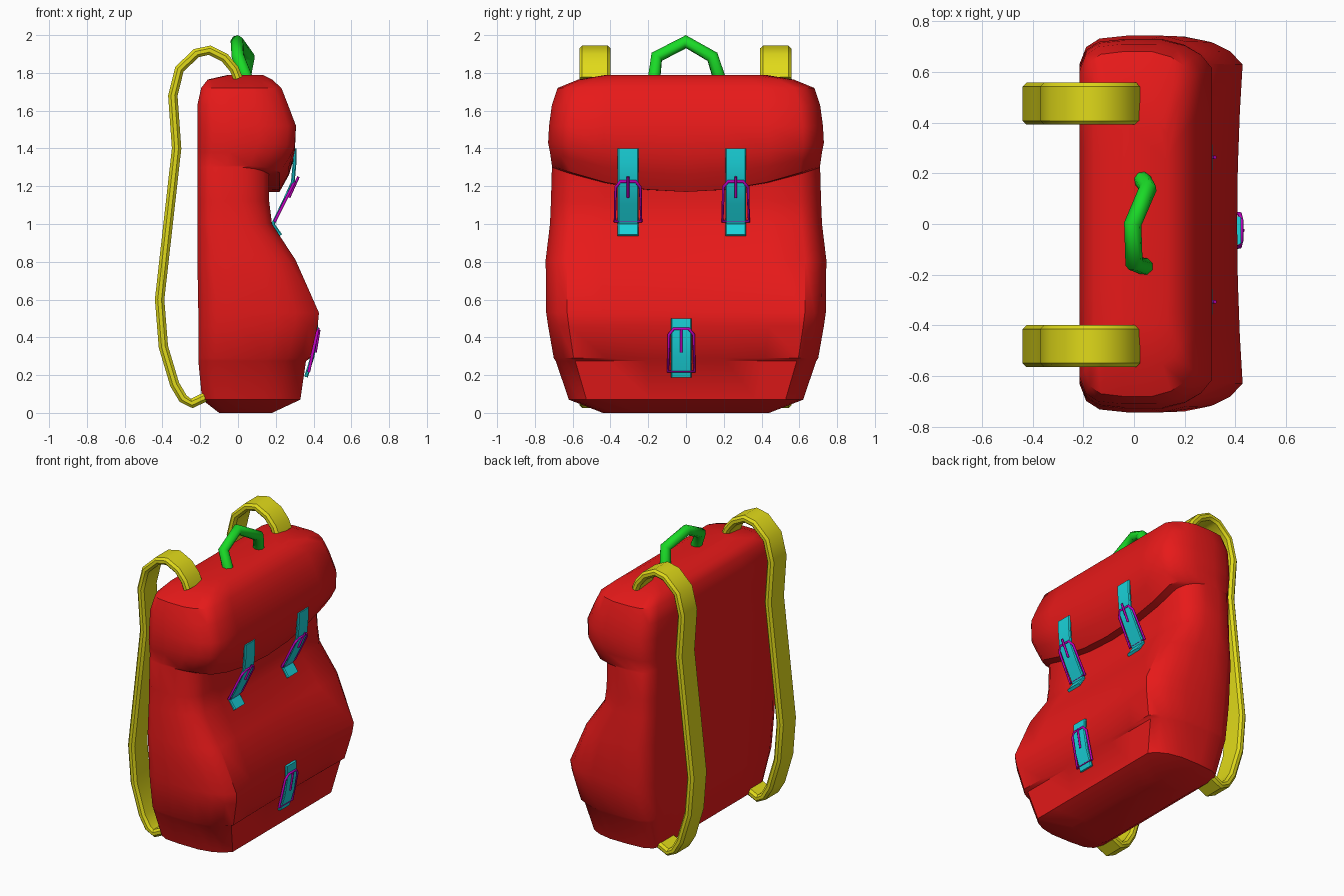
import bpy, bmesh, math
from mathutils import Vector

if "Cube" in bpy.data.objects:
    bpy.data.objects.remove(bpy.data.objects["Cube"])


def material(name, rgb):
    m = bpy.data.materials.new(name)
    m.diffuse_color = (*rgb, 1)
    m.use_nodes = True
    m.node_tree.nodes["Principled BSDF"].inputs["Base Color"].default_value = m.diffuse_color
    return m


RED = material("red", (0.8, 0.01, 0.01))
YELLOW = material("yellow", (0.75, 0.7, 0.01))
GREEN = material("green", (0.01, 0.7, 0.02))
CYAN = material("cyan", (0.01, 0.65, 0.7))
PURPLE = material("purple", (0.5, 0.0, 0.5))


def loft(name, rings, mat, angle=40):
    """Skin equal-length rings of points and cap both ends."""
    bm = bmesh.new()
    rows = [[bm.verts.new(p) for p in r] for r in rings]
    n = len(rows[0])
    for a, b in zip(rows, rows[1:]):
        for i in range(n):
            j = (i + 1) % n
            bm.faces.new((a[i], a[j], b[j], b[i]))
    bm.faces.new(rows[0][::-1])
    bm.faces.new(rows[-1])
    bmesh.ops.recalc_face_normals(bm, faces=bm.faces)
    me = bpy.data.meshes.new(name)
    bm.to_mesh(me)
    bm.free()
    ob = bpy.data.objects.new(name, me)
    bpy.context.collection.objects.link(ob)
    me.materials.append(mat)
    bpy.ops.object.select_all(action='DESELECT')
    ob.select_set(True)
    bpy.context.view_layer.objects.active = ob
    bpy.ops.object.shade_smooth_by_angle(angle=math.radians(angle))
    return ob


def ribbon(name, path, y, width, thick, mat):
    """Flat band with chamfered edges following an (x, z) path."""
    pts = [Vector(p) for p in path]
    h, t, c = width / 2, thick / 2, thick * 0.3
    section = [(-h, -t + c), (-h + c, -t), (h - c, -t), (h, -t + c),
               (h, t - c), (h - c, t), (-h + c, t), (-h, t - c)]
    rings = []
    for i, p in enumerate(pts):
        d = (pts[min(i + 1, len(pts) - 1)] - pts[max(i - 1, 0)]).normalized()
        rings.append([(p.x - d.y * o, y + s, p.y + d.x * o) for s, o in section])
    return loft(name, rings, mat)


def tube(name, points, radius, mat, closed=False, res=2):
    """Round wire through points, converted to a mesh."""
    cu = bpy.data.curves.new(name, 'CURVE')
    cu.dimensions = '3D'
    cu.bevel_depth = radius
    cu.bevel_resolution = res
    cu.use_fill_caps = True
    sp = cu.splines.new('POLY')
    sp.points.add(len(points) - 1)
    for q, p in zip(sp.points, points):
        q.co = (*p, 1)
    sp.use_cyclic_u = closed
    cu.materials.append(mat)
    ob = bpy.data.objects.new(name, cu)
    bpy.context.collection.objects.link(ob)
    bpy.ops.object.select_all(action='DESELECT')
    ob.select_set(True)
    bpy.context.view_layer.objects.active = ob
    bpy.ops.object.convert(target='MESH')
    bpy.ops.object.shade_smooth_by_angle(angle=math.radians(50))


# Bag body: half cross-section as (depth fraction, width fraction), mirrored in y
half = [(0, 0), (0, .45), (0, .85), (.05, .94), (.15, .985), (.35, 1), (.63, 1),
        (.8, .97), (.92, .92), (1, .85), (1, .6), (1, .3), (1, 0)]
section = half + [(u, -v) for u, v in half[-2:0:-1]]
# z, back x, front x, half width, front sag, front hollow
levels = [(0.00, -.10, .18, .44, 0, 0), (.07, -.19, .33, .62, 0, 0),
          (.275, -.21, .36, .69, 0, 0), (.29, -.21, .385, .70, 0, .01),
          (.46, -.21, .43, .73, 0, .03), (.53, -.21, .437, .74, 0, .03),
          (.81, -.215, .31, .743, 0, .02), (1.0, -.215, .18, .72, 0, 0),
          (1.12, -.215, .165, .715, 0, 0), (1.30, -.215, .165, .71, .13, 0),
          (1.31, -.215, .22, .71, .14, 0), (1.38, -.215, .27, .72, .12, 0),
          (1.43, -.215, .30, .73, .07, 0), (1.52, -.215, .307, .725, 0, 0),
          (1.63, -.215, .265, .71, 0, 0), (1.72, -.195, .23, .68, 0, 0),
          (1.765, -.16, .18, .57, 0, 0), (1.79, -.05, .13, .42, 0, 0)]
rings = []
for z, xb, xf, w, sag, hollow in levels:
    ring = []
    for u, v in section:
        k = (1 - v * v) if u > .5 else 0
        ring.append((xb + u * (xf - xb) - hollow * k, v * w, z - sag * k))
    rings.append(ring)
loft("bag_body", rings, RED)

# Shoulder straps
strap_path = [(0.0, 1.77), (-.02, 1.82), (-.07, 1.88), (-.15, 1.92), (-.22, 1.905),
              (-.31, 1.82), (-.345, 1.68), (-.325, 1.4), (-.37, 1.0), (-.415, .6),
              (-.395, .35), (-.335, .15), (-.29, .075), (-.245, .05), (-.14, .1)]
for side, y in (("left", -.482), ("right", .475)):
    ribbon(side + "_shoulder_strap", strap_path, y, .165, .05, YELLOW)

# Carry handle
tube("carry_handle", [(.03, .18, 1.76), (.055, .14, 1.885), (-.005, 0, 1.965),
                      (.0, -.155, 1.885), (.05, -.17, 1.76)], .035, GREEN)


def buckle(name, y, path, top, bottom, pin_a, pin_b):
    """Closing strap with a wire frame and a pin."""
    ribbon(name + "_strap", path, y, .11, .02, CYAN)
    (xt, zt), (xb, zb) = top, bottom
    s = .03
    dx = (xt - xb) * s / (zt - zb)
    frame = [(xb, y - .07, zb), (xt - dx, y - .065, zt - s), (xt, y - .04, zt),
             (xt, y + .04, zt), (xt - dx, y + .065, zt - s), (xb, y + .07, zb)]
    tube(name + "_frame", frame, .008, PURPLE, True)
    tube(name + "_pin", [(pin_a[0], y, pin_a[1]), (pin_b[0], y, pin_b[1])],
         .007, PURPLE)


# Two flap buckles and one pocket buckle
flap_path = [(.30, 1.40), (.30, 1.33), (.29, 1.22), (.24, 1.11), (.185, 1.0), (.225, .94)]
for side, y in (("left", -.307), ("right", .263)):
    buckle(side + "_flap_buckle", y, flap_path, (.30, 1.225), (.195, 1.015),
           (.32, 1.25), (.27, 1.14))
buckle("pocket_buckle", -.025, [(.412, .5), (.414, .42), (.395, .30), (.36, .19)],
       (.424, .445), (.375, .22), (.43, .44), (.41, .32))
